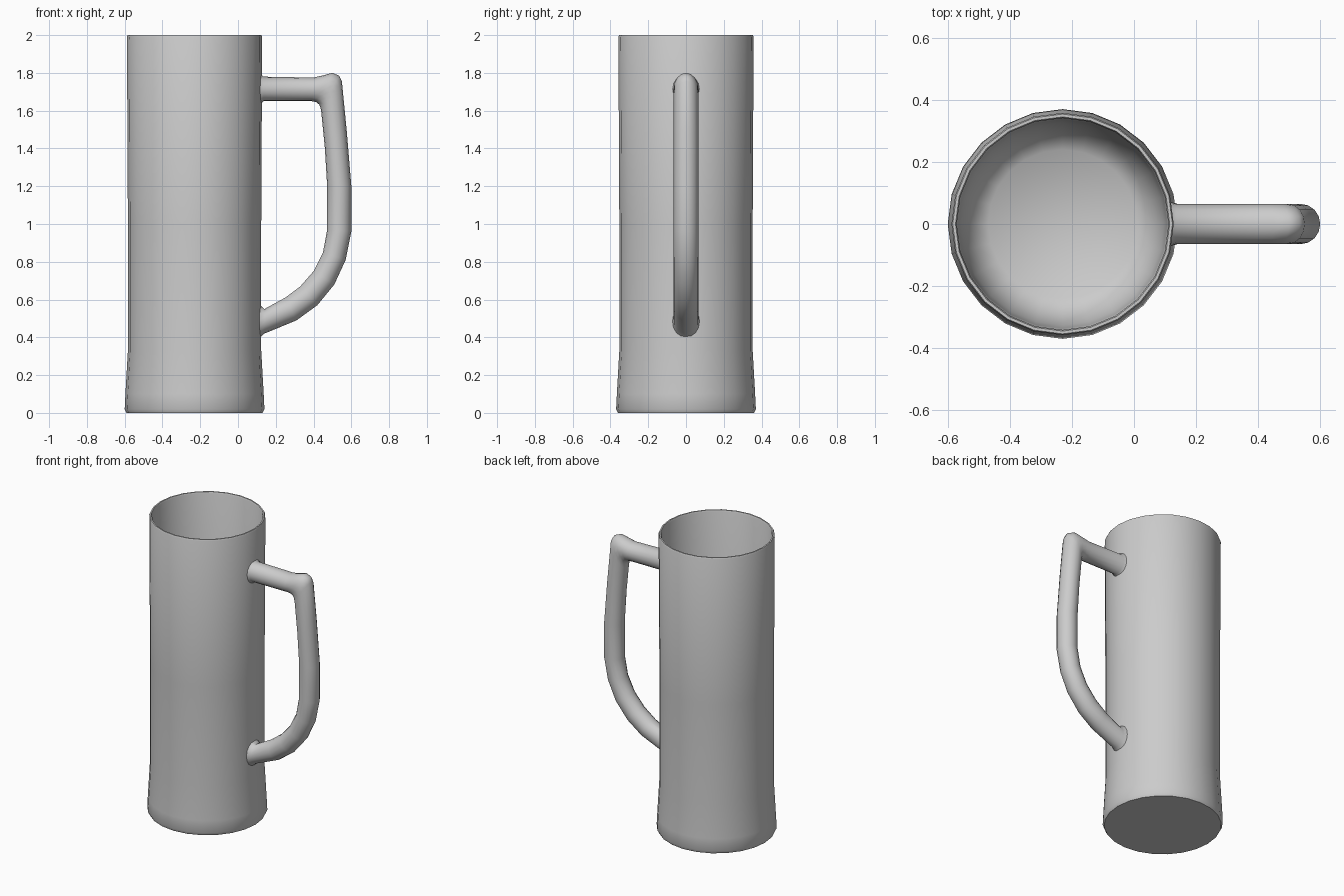
import bpy, bmesh, math
from mathutils import Vector

cube = bpy.data.objects.get("Cube")
if cube:
    bpy.data.objects.remove(cube)

grey = bpy.data.materials.new("plain grey")
grey.use_nodes = True
colour = (0.6, 0.6, 0.6, 1)
grey.diffuse_color = colour
grey.node_tree.nodes["Principled BSDF"].inputs["Base Color"].default_value = colour


def loft(name, rings, angle):
    """Skin a list of equal-sized point rings and cap both ends."""
    bm = bmesh.new()
    loops = [[bm.verts.new(p) for p in ring] for ring in rings]
    n = len(loops[0])
    for a, b in zip(loops, loops[1:]):
        for i in range(n):
            j = (i + 1) % n
            bm.faces.new((a[i], a[j], b[j], b[i]))
    bm.faces.new(loops[0])
    bm.faces.new(loops[-1])
    bmesh.ops.recalc_face_normals(bm, faces=bm.faces)
    mesh = bpy.data.meshes.new(name)
    bm.to_mesh(mesh)
    bm.free()
    mesh.materials.append(grey)
    obj = bpy.data.objects.new(name, mesh)
    bpy.context.collection.objects.link(obj)
    bpy.ops.object.select_all(action="DESELECT")
    obj.select_set(True)
    bpy.context.view_layer.objects.active = obj
    bpy.ops.object.shade_smooth_by_angle(angle=math.radians(angle))
    return obj


def ring(centre, u, v, sides):
    turns = [math.tau * i / sides for i in range(sides)]
    return [centre + u * math.cos(t) + v * math.sin(t) for t in turns]


# Mug body: outer wall up, over the rim, then down to the rounded inner floor
profile = [(0.36, 0), (0.37, 0.02), (0.366, 0.1), (0.353, 0.33), (0.353, 1.0),
           (0.358, 1.99), (0.354, 2), (0.345, 2), (0.341, 1.99),
           (0.336, 0.4), (0.326, 0.25), (0.29, 0.16), (0.24, 0.12)]
loft("mug_body", [ring(Vector((-0.23, 0, z)), Vector((r, 0, 0)), Vector((0, r, 0)), 24)
                  for r, z in profile], 50)

# Handle: matching outer and inner edge points, each pair spanning one ring
outer = [(0.113, 1.80), (0.135, 1.78), (0.40, 1.775), (0.45, 1.787), (0.50, 1.80),
         (0.535, 1.785), (0.55, 1.755), (0.575, 1.5), (0.6, 1.2), (0.6, 0.96),
         (0.57, 0.81), (0.51, 0.68), (0.42, 0.57), (0.31, 0.49), (0.14, 0.42), (0.113, 0.395)]
inner = [(0.113, 1.63), (0.135, 1.65), (0.39, 1.65), (0.415, 1.645), (0.43, 1.632),
         (0.437, 1.615), (0.441, 1.59), (0.46, 1.4), (0.472, 1.2), (0.472, 0.97),
         (0.45, 0.85), (0.40, 0.75), (0.33, 0.67), (0.25, 0.61), (0.14, 0.55), (0.113, 0.575)]
rings = []
for (ax, az), (bx, bz) in zip(outer, inner):
    a, b = Vector((ax, 0, az)), Vector((bx, 0, bz))
    width = 0.072 if ax < 0.12 else 0.065
    rings.append(ring((a + b) / 2, (a - b) / 2, Vector((0, width, 0)), 16))
loft("handle", rings, 60)
